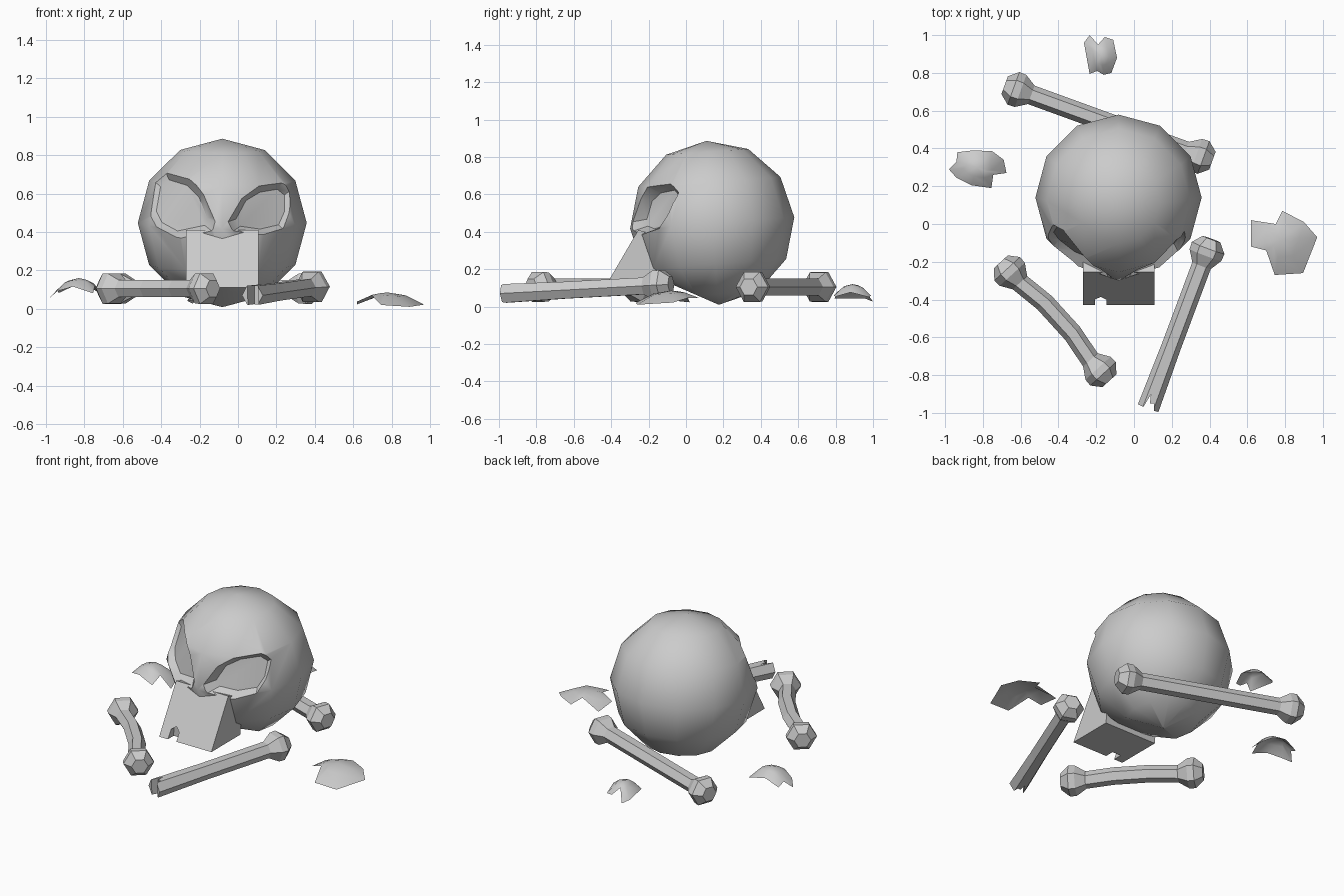
import bpy, bmesh
from math import sin, cos, pi, radians, sqrt
from mathutils import Vector, Matrix

if "Cube" in bpy.data.objects:
    bpy.data.objects.remove(bpy.data.objects["Cube"])

C = Vector((-0.082, 0.14, 0.447))   # cranium centre
R = 0.44


def finish(name, bm):
    bmesh.ops.recalc_face_normals(bm, faces=bm.faces)
    me = bpy.data.meshes.new(name)
    bm.to_mesh(me)
    bm.free()
    ob = bpy.data.objects.new(name, me)
    bpy.context.collection.objects.link(ob)
    return ob


def loft(name, rings):
    """Closed solid through rings of equal point count."""
    bm = bmesh.new()
    vs = [[bm.verts.new(p) for p in r] for r in rings]
    n = len(vs[0])
    for a, b in zip(vs, vs[1:]):
        for i in range(n):
            j = (i + 1) % n
            bm.faces.new((a[i], a[j], b[j], b[i]))
    bm.faces.new(vs[0])
    bm.faces.new(vs[-1])
    return finish(name, bm)


def activate(ob):
    bpy.ops.object.select_all(action='DESELECT')
    ob.select_set(True)
    bpy.context.view_layer.objects.active = ob


def cut(ob, cutter):
    m = ob.modifiers.new("cut", 'BOOLEAN')
    m.operation = 'DIFFERENCE'
    m.solver = 'EXACT'
    m.object = cutter
    activate(ob)
    bpy.ops.object.modifier_apply(modifier=m.name)
    bpy.data.objects.remove(cutter)


# Cranium: 12-sided ball with a flattened sloping underside
bm = bmesh.new()
bmesh.ops.create_uvsphere(bm, u_segments=12, v_segments=6, radius=R,
                          matrix=Matrix.Translation(C) @ Matrix.Rotation(radians(4), 4, 'X'))
bmesh.ops.bisect_plane(bm, geom=bm.verts[:] + bm.edges[:] + bm.faces[:],
                       plane_co=(0, 0.17, 0.012), plane_no=(0, -0.135, -0.31), clear_outer=True)
bmesh.ops.holes_fill(bm, edges=[e for e in bm.edges if e.is_boundary], sides=0)
cranium = finish("cranium", bm)


# Eye sockets: outlines in front view, sunk into the ball
def socket(outline):
    def surf(x, z):
        return C.y - sqrt(max(0.02, R * R - (x - C.x) ** 2 - (z - C.z) ** 2))
    cx = sum(p[0] for p in outline) / len(outline)
    cz = sum(p[1] for p in outline) / len(outline)
    small = [(cx + (x - cx) * 0.74, cz + (z - cz) * 0.74) for x, z in outline]
    cut(cranium, loft("socket_cutter", [
        [(x, -0.6, z) for x, z in outline],
        [(x, surf(x, z), z) for x, z in outline],
        [(x, surf(x, z) + 0.085, z) for x, z in small]]))


socket([(-0.06, 0.45), (0.01, 0.58), (0.11, 0.64), (0.23, 0.66), (0.28, 0.62),
        (0.28, 0.50), (0.24, 0.41), (0.11, 0.38), (-0.03, 0.40)])
socket([(-0.11, 0.45), (-0.17, 0.60), (-0.25, 0.68), (-0.38, 0.72), (-0.44, 0.67),
        (-0.47, 0.50), (-0.43, 0.42), (-0.32, 0.36), (-0.13, 0.40)])
activate(cranium)
bpy.ops.object.shade_smooth_by_angle(angle=radians(35))

# Upper jaw: wedge with a missing tooth
side = [(-0.255, 0.41), (-0.43, 0.11), (-0.13, 0.11), (-0.10, 0.36)]
jaw = loft("upper_jaw", [[(x, y, z) for y, z in side] for x in (-0.27, 0.108)])
gap = [(-0.21, 0.05), (-0.205, 0.165), (-0.175, 0.185), (-0.145, 0.16), (-0.145, 0.05)]
cut(jaw, loft("gap_cutter", [[(x, y, z) for x, z in gap] for y in (-0.5, -0.37)]))


# Bones: hexagonal shafts with faceted knobs
def bone(name, a, b, bend=0.0, broken=False):
    a, b = Vector(a), Vector(b)
    L = (b - a).length
    d = (b - a) / L
    s = d.cross(Vector((0, 0, 1))).normalized()
    u = s.cross(d)
    knob = [(0, 0.05), (0.05, 0.092), (0.09, 0.09), (0.15, 0.052)]
    prof = knob + [(L * 0.37, 0.052), (L * 0.63, 0.052)]
    prof += [(L, 0.058)] if broken else [(L - t, r) for t, r in reversed(knob)]
    rings = []
    for t, r in prof:
        off = bend if 0.2 < t / L < 0.8 and 0.16 < t < L - 0.16 else 0
        c = a + d * t + s * off
        rings.append([c + s * r * cos(k * pi / 3) + u * r * sin(k * pi / 3) for k in range(6)])
    ob = loft(name, rings)
    if broken:
        # jagged snapped end
        wedge = [b - s * 0.04 + d * 0.02, b - d * 0.035 - s * 0.02, b - d * 0.03,
                 b - d * 0.075 + s * 0.012, b + s * 0.03 + d * 0.02]
        cut(ob, loft("wedge_cutter", [[p + u * h for p in wedge] for h in (-0.2, 0.2)]))
    return ob


bone("front_left_bone", (-0.705, -0.20, 0.105), (-0.13, -0.83, 0.105), bend=-0.025)
bone("back_bone", (-0.685, 0.735, 0.105), (0.415, 0.335, 0.105))
bone("broken_bone", (0.41, -0.08, 0.118), (0.075, -0.975, 0.07), broken=True)


# Shell fragments: thin domed shards with ragged outlines
def shard(name, centre, curve, outline):
    bm = bmesh.new()
    cx, cy, cz = centre

    def vert(x, y):
        return bm.verts.new((x, y, max(0.01, cz - curve * ((x - cx) ** 2 + (y - cy) ** 2))))
    outer = [vert(x, y) for x, y in outline]
    inner = [vert(cx + (x - cx) * 0.5, cy + (y - cy) * 0.5) for x, y in outline]
    top = vert(cx, cy)
    n = len(outer)
    for i in range(n):
        j = (i + 1) % n
        bm.faces.new((outer[i], outer[j], inner[j], inner[i]))
        bm.faces.new((inner[i], inner[j], top))
    ob = finish(name, bm)
    activate(ob)
    bpy.ops.object.shade_smooth()


shard("right_shard", (0.78, -0.08, 0.085), 1.75,
      [(0.62, 0.02), (0.75, 0.0), (0.785, 0.07), (0.90, 0.01), (0.97, -0.07),
       (0.895, -0.26), (0.745, -0.27), (0.70, -0.14), (0.62, -0.12)])
shard("left_shard", (-0.83, 0.30, 0.16), 4.5,
      [(-0.98, 0.29), (-0.94, 0.33), (-0.935, 0.38), (-0.85, 0.39), (-0.75, 0.385),
       (-0.69, 0.34), (-0.675, 0.27), (-0.745, 0.26), (-0.755, 0.19), (-0.86, 0.205), (-0.94, 0.245)])
shard("back_shard", (-0.175, 0.89, 0.12), 6.0,
      [(-0.265, 0.96), (-0.235, 1.0), (-0.19, 0.95), (-0.155, 0.99), (-0.11, 0.975),
       (-0.09, 0.88), (-0.12, 0.80), (-0.16, 0.79), (-0.195, 0.81), (-0.235, 0.795)])
